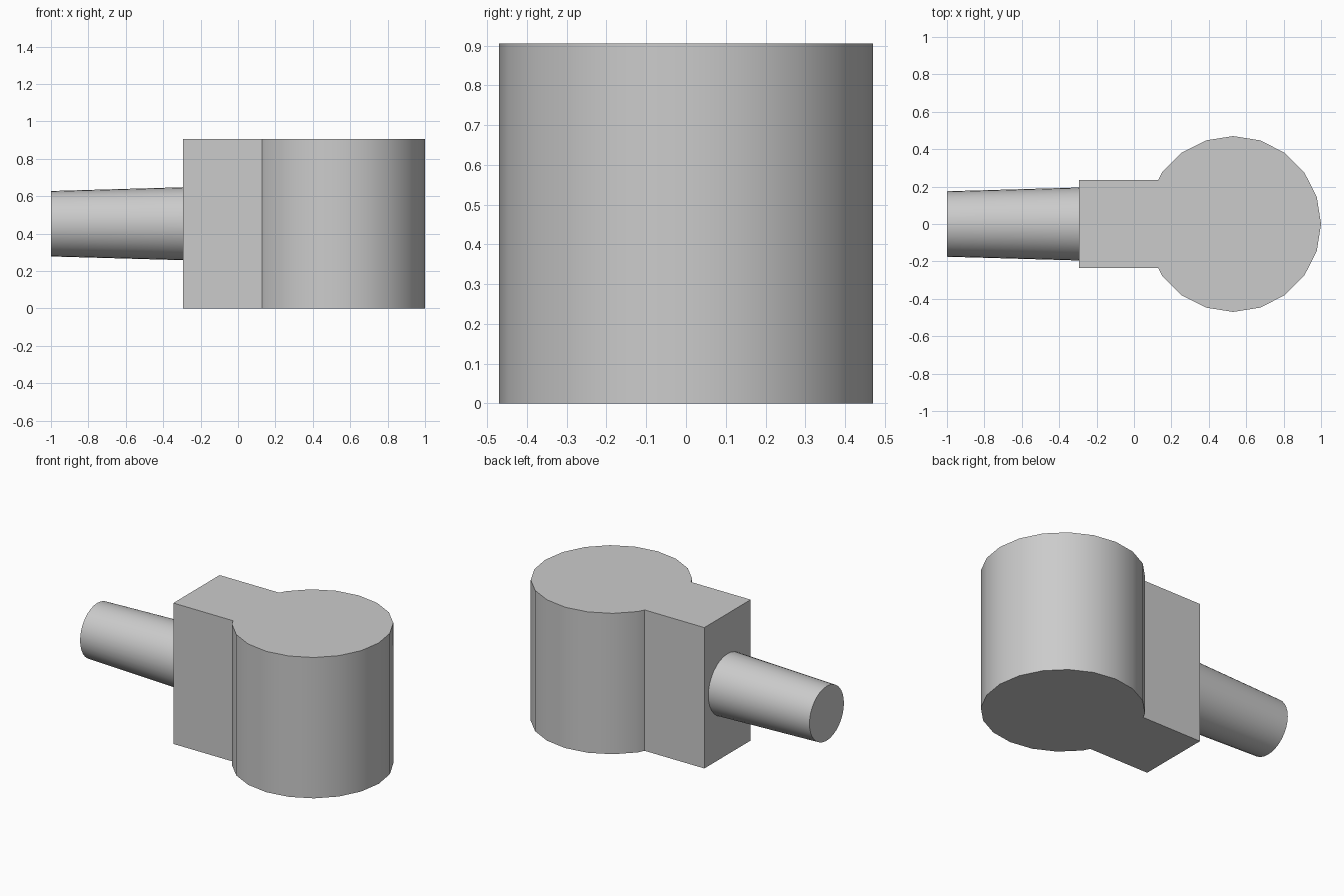
import bpy, bmesh, math

cube = bpy.data.objects.get("Cube")
if cube:
    bpy.data.objects.remove(cube, do_unlink=True)

HEIGHT = 0.905
MID_Z = HEIGHT / 2
BLOCK_X = -0.295          # outer face of the neck block
BLOCK_HALF = 0.235        # half width of the neck block
CENTRE_X, RADIUS, SIDES = 0.53, 0.47, 20

grey = bpy.data.materials.new("plain_grey")
grey.use_nodes = True
colour = (0.6, 0.6, 0.6, 1)
grey.diffuse_color = colour
grey.node_tree.nodes["Principled BSDF"].inputs["Base Color"].default_value = colour


def finish(obj):
    obj.data.materials.append(grey)
    bpy.ops.object.select_all(action='DESELECT')
    obj.select_set(True)
    bpy.context.view_layer.objects.active = obj
    bpy.ops.object.shade_smooth_by_angle(angle=math.radians(30))


# Keyhole outline: round head, closed by the rectangular neck
step = math.tau / SIDES
arc = [(CENTRE_X + RADIUS * math.cos(i * step), RADIUS * math.sin(i * step))
       for i in range(-8, 9)]
junction_x = 0.129
outline = ([(BLOCK_X, -BLOCK_HALF), (junction_x, -BLOCK_HALF)] + arc
           + [(junction_x, BLOCK_HALF), (BLOCK_X, BLOCK_HALF)])

bm = bmesh.new()
base = bm.faces.new([bm.verts.new((x, y, 0)) for x, y in outline])
top = bmesh.ops.extrude_face_region(bm, geom=[base], use_keep_orig=True)["geom"]
bmesh.ops.translate(bm, vec=(0, 0, HEIGHT),
                    verts=[v for v in top if isinstance(v, bmesh.types.BMVert)])
bmesh.ops.recalc_face_normals(bm, faces=bm.faces[:])
mesh = bpy.data.meshes.new("head_and_neck")
bm.to_mesh(mesh)
bm.free()
head = bpy.data.objects.new("head_and_neck", mesh)
bpy.context.collection.objects.link(head)
finish(head)

# Tapered peg, narrower at its free end
bpy.ops.mesh.primitive_cone_add(
    vertices=32, radius1=0.175, radius2=0.195, depth=1 + BLOCK_X,
    location=((BLOCK_X - 1) / 2, 0, MID_Z), rotation=(0, math.pi / 2, 0))
peg = bpy.context.object
peg.name = "tapered_peg"
finish(peg)
